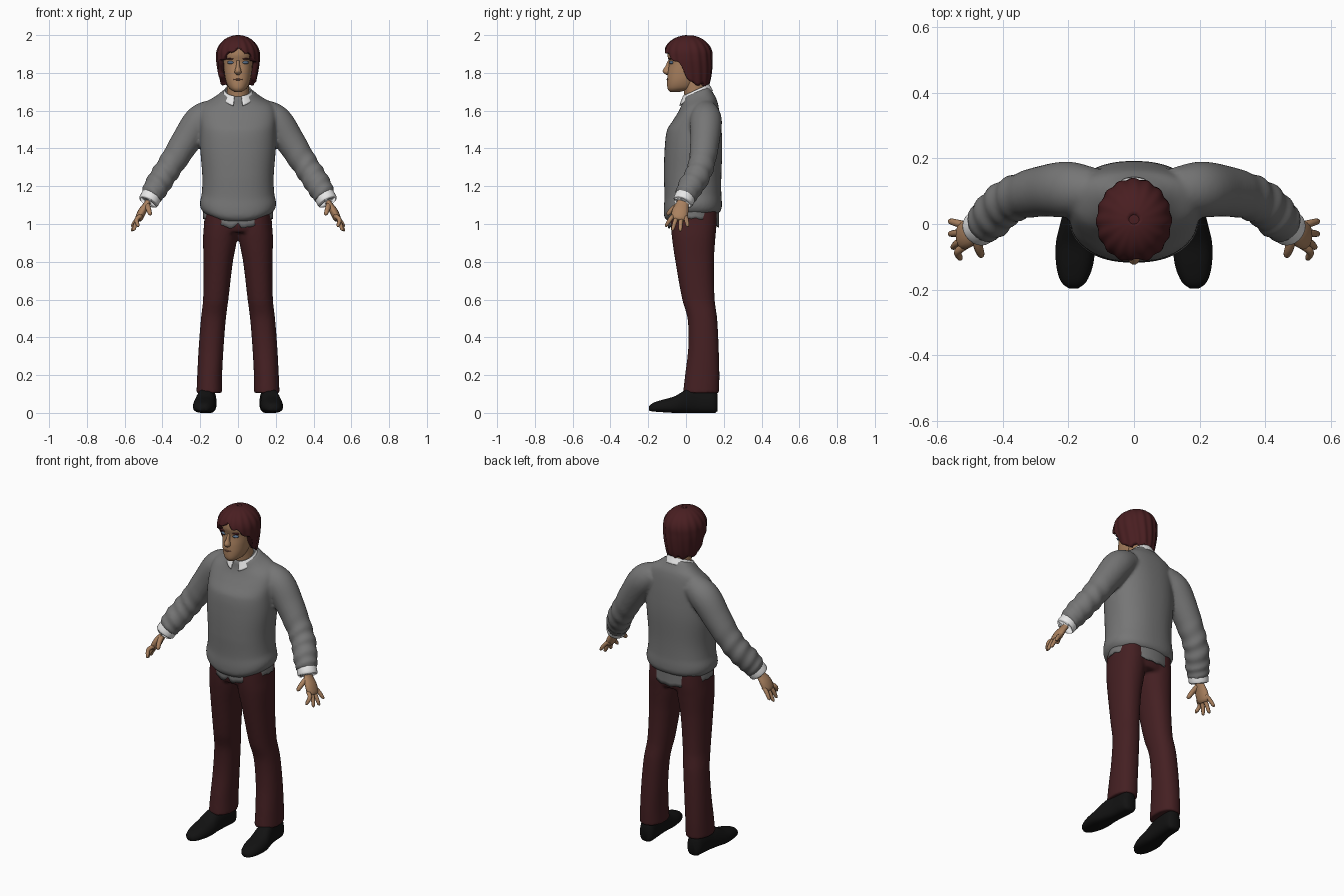
import bpy, bmesh, math
from mathutils import Vector

if "Cube" in bpy.data.objects:
    bpy.data.objects.remove(bpy.data.objects["Cube"])


def material(name, r, g, b):
    m = bpy.data.materials.new(name)
    m.diffuse_color = (r, g, b, 1)
    m.use_nodes = True
    m.node_tree.nodes["Principled BSDF"].inputs["Base Color"].default_value = m.diffuse_color
    return m


GREY = material("grey wool", 0.18, 0.18, 0.18)
MAROON = material("maroon cloth", 0.058, 0.014, 0.016)
HAIR = material("auburn hair", 0.066, 0.013, 0.015)
SKIN = material("skin", 0.40, 0.22, 0.115)
WHITE = material("white cotton", 0.8, 0.8, 0.8)
BLACK = material("black leather", 0.006, 0.006, 0.006)
BLUE = material("blue grey eyes", 0.10, 0.16, 0.25)
LIPS = material("lips", 0.27, 0.12, 0.075)


def curve(table, t):
    """Smooth interpolation of table rows (key, values...) at key t."""
    t = min(max(t, table[0][0]), table[-1][0])
    i = 0
    while i < len(table) - 2 and t > table[i + 1][0]:
        i += 1
    a, b = table[i], table[i + 1]
    p, q = table[max(i - 1, 0)], table[min(i + 2, len(table) - 1)]
    h = b[0] - a[0]
    s = (t - a[0]) / h
    out = []
    for k in range(1, len(a)):
        ma = (b[k] - p[k]) / (b[0] - p[0]) * h
        mb = (q[k] - a[k]) / (q[0] - a[0]) * h
        out.append((2*s**3 - 3*s**2 + 1) * a[k] + (s**3 - 2*s**2 + s) * ma
                   + (3*s**2 - 2*s**3) * b[k] + (s**3 - s**2) * mb)
    return out


def build(name, parts, mat, voxel=0, closed=True, cap=True, thick=0):
    """Skin one or more lists of point rings into a smooth object."""
    bm = bmesh.new()
    for rows in parts:
        vs = [[bm.verts.new(p) for p in r] for r in rows]
        n = len(rows[0])
        for a, b in zip(vs, vs[1:]):
            for j in range(n if closed else n - 1):
                k = (j + 1) % n
                bm.faces.new((a[j], a[k], b[k], b[j]))
        if cap:
            bm.faces.new(vs[0][::-1])
            bm.faces.new(vs[-1])
    bmesh.ops.recalc_face_normals(bm, faces=bm.faces)
    me = bpy.data.meshes.new(name)
    bm.to_mesh(me)
    bm.free()
    for f in me.polygons:
        f.use_smooth = True
    me.materials.append(mat)
    ob = bpy.data.objects.new(name, me)
    bpy.context.collection.objects.link(ob)
    if voxel:
        m = ob.modifiers.new("blend", 'REMESH')
        m.mode, m.voxel_size, m.use_smooth_shade = 'VOXEL', voxel, True
        m = ob.modifiers.new("soften", 'SMOOTH')
        m.factor, m.iterations = 0.5, 4
    if thick:
        m = ob.modifiers.new("thickness", 'SOLIDIFY')
        m.thickness, m.offset = thick, 0
    return ob


def spow(v, e):
    return math.copysign(abs(v) ** e, v)


def loft(table, n=40, steps=40, p=2.0, cx=0, shift=None):
    """Horizontal rings from rows of (z, x radius, front y, back y[, x centre])."""
    rows = []
    for i in range(steps + 1):
        z = table[0][0] + (table[-1][0] - table[0][0]) * i / steps
        v = curve(table, z)
        c = v[3] if len(v) > 3 else 0
        ring = []
        for j in range(n):
            a = 2 * math.pi * j / n
            x = v[0] * spow(math.cos(a), 2 / p)
            y = (v[1] + v[2]) / 2 + (v[2] - v[1]) / 2 * spow(math.sin(a), 2 / p)
            ring.append((c + x, y, z + (shift(z, a, y) if shift else 0)))
        rows.append(ring)
    return rows


def tube(path, n=16, steps=20, flat=1.0, wave=None):
    """Round tube through rows of (x, y, z, radius); flat scales its x side."""
    table = [(i,) + tuple(r) for i, r in enumerate(path)]
    top, rows = len(path) - 1, []
    for i in range(steps + 1):
        t = top * i / steps
        x, y, z, r = curve(table, t)
        d = Vector(curve(table, t + 0.05)[:3]) - Vector(curve(table, t - 0.05)[:3])
        d.normalize()
        side = Vector((0, 1, 0))
        side = (side - d * side.dot(d)).normalized()
        up = d.cross(side)
        ring = []
        for j in range(n):
            a = 2 * math.pi * j / n
            rr = r + (wave(t, a) if wave else 0)
            ring.append(Vector((x, y, z)) + side * math.cos(a) * rr + up * math.sin(a) * rr * flat)
        rows.append(ring)
    return rows


def mirror(rows, s):
    return [[(p[0] * s, p[1], p[2]) for p in r] for r in rows]


# sweater: body plus two sleeves blended together
def sweater_shift(z, a, y):
    neck = min(max((z - 1.5) / 0.18, 0), 1)
    hem = min(max((1.22 - z) / 0.12, 0), 1)
    return neck * 0.4 * (y - 0.055) - hem * 0.045 * max(0, -math.sin(a)) ** 2


body = loft([(1.055, .175, -.09, .172), (1.075, .194, -.112, .187), (1.11, .202, -.118, .19),
             (1.16, .192, -.114, .187), (1.25, .189, -.117, .187), (1.40, .2, -.113, .192),
             (1.5, .2, -.10, .188), (1.58, .2, -.062, .176), (1.63, .18, -.035, .162),
             (1.665, .122, -.022, .142), (1.70, .08, -.016, .125)], 56, 60, 2.3, shift=sweater_shift)
arm = tube([(.12, .10, 1.595, .07), (.20, .105, 1.545, .085), (.275, .10, 1.44, .078),
            (.345, .085, 1.33, .07), (.395, .06, 1.255, .068), (.435, .02, 1.19, .066),
            (.462, -.006, 1.14, .056)], 28, 60,
           wave=lambda t, a: 0.0035 * math.sin(8 * t + 2 * math.sin(a)) * min(max(t - 2.3, 0), 1))
build("sweater", [body, mirror(arm, 1), mirror(arm, -1)], GREY, voxel=0.009)


# uneven hem hanging below the sweater band
tail = []
for i in range(7):
    ring = []
    for j in range(72):
        a = 2 * math.pi * j / 72
        s = math.sin(a)
        low = 1.03 - 0.055 * max(0, -s) ** 3 - 0.045 * max(0, s) ** 2 + 0.003 * math.sin(18 * a)
        if s < 0:
            low += 0.03 * max(0, 1 - abs(math.cos(a)) / 0.12)
        ring.append((.182 * math.cos(a), .04 + .133 * s, 1.12 + (low - 1.12) * i / 6))
    tail.append(ring)
build("lower_hem", [tail], GREY, cap=False, thick=0.006)

# trousers: hips plus two legs
leg = loft([(.105, .068, -.016, .175, .152), (.2, .066, -.005, .177, .15), (.35, .066, .012, .173, .142),
            (.5, .066, .008, .165, .13), (.6, .067, -.02, .152, .118), (.8, .078, -.056, .148, .105),
            (.93, .091, -.075, .156, .094), (1.0, .09, -.08, .162, .09), (1.1, .085, -.08, .16, .088)], 32, 60, 2.2)
hips = loft([(.955, .17, -.07, .15), (.98, .178, -.08, .16), (1.12, .177, -.085, .165)], 48, 12, 2.2)
build("trousers", [hips, mirror(leg, 1), mirror(leg, -1)], MAROON, voxel=0.009)

# shoes: sections from toe to heel (y, x centre, half width, bottom, top)
SHOE = [(-.196, .184, .014, .012, .034), (-.18, .184, .036, .008, .05), (-.13, .181, .055, .004, .068),
        (-.06, .178, .06, 0, .088), (0, .172, .053, 0, .122), (.06, .164, .047, 0, .135),
        (.13, .159, .046, 0, .13), (.155, .158, .04, 0, .122), (.167, .158, .025, .01, .1)]
shoe = []
for i in range(37):
    y = -.196 + .363 * i / 36
    c, w, lo, hi = curve(SHOE, y)
    ring = []
    for j in range(28):
        a = 2 * math.pi * j / 28
        sz = spow(math.sin(a), .65)
        narrow = 1 - 0.22 * max(0, sz)
        ring.append((c + w * narrow * spow(math.cos(a), .65), y, max(0, (lo + hi) / 2 + (hi - lo) / 2 * sz)))
    shoe.append(ring)

# hand: palm, four fingers and thumb
palm = tube([(.462, -.008, 1.15, .03), (.48, -.018, 1.11, .032), (.505, -.03, 1.07, .043),
             (.522, -.036, 1.035, .042), (.528, -.038, 1.02, .03)], 16, 16, 0.5)
fingers = []
for y0, x1, y1, z1 in ((-.066, .53, -.103, .985), (-.046, .55, -.07, .965),
                       (-.025, .558, -.03, .962), (-.004, .558, .008, .985)):
    fingers.append(tube([(.513, y0, 1.045, .012), (.537, (y0 + y1) / 2, (1.045 + z1) / 2 + .008, .0115),
                         (x1, y1, z1 + .008, .009), (x1 + .001, y1, z1, .003)], 10, 10))
thumb = tube([(.482, -.03, 1.105, .016), (.474, -.07, 1.08, .014), (.466, -.093, 1.055, .011),
              (.464, -.098, 1.047, .004)], 10, 10)
cuff = tube([(.45, .004, 1.16, .053), (.462, -.006, 1.14, .055), (.474, -.015, 1.118, .054),
             (.475, -.016, 1.116, .046)], 24, 8)
for s, side in ((1, "left"), (-1, "right")):
    build(side + "_shoe", [mirror(shoe, s)], BLACK)
    build(side + "_hand", [mirror(p, s) for p in [palm, thumb] + fingers], SKIN)
    build(side + "_cuff", [mirror(cuff, s)], WHITE)

# head, neck, nose and ears
head = loft([(1.70, .02, -.085, -.03), (1.715, .044, -.097, .03), (1.75, .062, -.1, .06),
             (1.80, .072, -.097, .09), (1.855, .077, -.09, .1), (1.90, .078, -.099, .105),
             (1.95, .07, -.085, .09), (1.985, .03, -.03, .05)], 36, 36, 2.2)
neck = tube([(0, .055, 1.60, .06), (0, .05, 1.68, .058), (0, .035, 1.77, .058)], 24, 8)
nose = loft([(1.79, .008, -.105, -.08), (1.80, .018, -.119, -.08), (1.812, .017, -.124, -.08),
             (1.835, .01, -.11, -.08), (1.865, .008, -.096, -.075)], 14, 14)
build("head", [head, neck, nose], SKIN)


def pebble(name, c, r, mat):
    rows = []
    for i in range(1, 12):
        b = math.pi * i / 12
        rows.append([(c[0] + r[0] * math.sin(b) * math.cos(k * math.pi / 8),
                      c[1] + r[1] * math.sin(b) * math.sin(k * math.pi / 8),
                      c[2] + r[2] * math.cos(b)) for k in range(16)])
    return build(name, [rows], mat)


for s, side in ((1, "left"), (-1, "right")):
    pebble(side + "_eye", (.036 * s, -.076, 1.855), (.021, .013, .009), BLUE)
    pebble(side + "_brow", (.038 * s, -.08, 1.874), (.024, .013, .004), HAIR)
pebble("mouth", (0, -.092, 1.765), (.026, .011, .006), LIPS)

# shirt collar, open at the front
collar = []
for v in range(5):
    row = []
    for j in range(49):
        a = math.radians(16 + 328 * j / 48)
        c = math.cos(a)
        top = 1.708 - .032 * c
        drop = .036 + .018 * max(0, c) ** 3
        k = (0, .04, .45, .8, 1)[v]
        r = 1 + .30 * k
        row.append((.068 * r * math.sin(a), .052 - .068 * r * c, top - drop * k))
    collar.append(row)
build("shirt_collar", [collar], WHITE, closed=False, cap=False, thick=0.006)

# hair: cap whose lower edge frames the face, with soft strands
EDGE = [(0, 1.935), (30, 1.902), (55, 1.868), (75, 1.83), (88, 1.775), (100, 1.745), (180, 1.735)]
hair = []
for i in range(29):
    t = 0.04 + 0.96 * i / 28
    ring = []
    for j in range(96):
        deg = 360 * j / 96
        a = math.radians(deg)
        low = curve(EDGE, min(deg, 360 - deg))[0] + .008 * math.sin(11 * a + 1)
        z = 2.0 - (2.0 - low) * t ** 1.7
        u = min((2.0 - z) / .105, 1)
        r = math.sqrt(1 - (1 - u) ** 2) * (1 - .2 * max(0, (1.87 - z) / .135) ** 1.3)
        r *= 1 + .022 * math.sin(16 * a + 14 * z) * min(1, 2 * t)
        back = .128 + (.012 if z < 1.87 else 0) * min(1, (1.87 - z) / .1) if math.cos(a) < 0 else .128
        ring.append((.114 * r * math.sin(a), .01 - back * r * math.cos(a), z))
    hair.append(ring)
ob = build("hair", [hair + []], HAIR, cap=False, thick=0.03)
ob.modifiers["thickness"].offset = -1
pebble("hair_crown", (0, .01, 1.975), (.06, .065, .024), HAIR)
